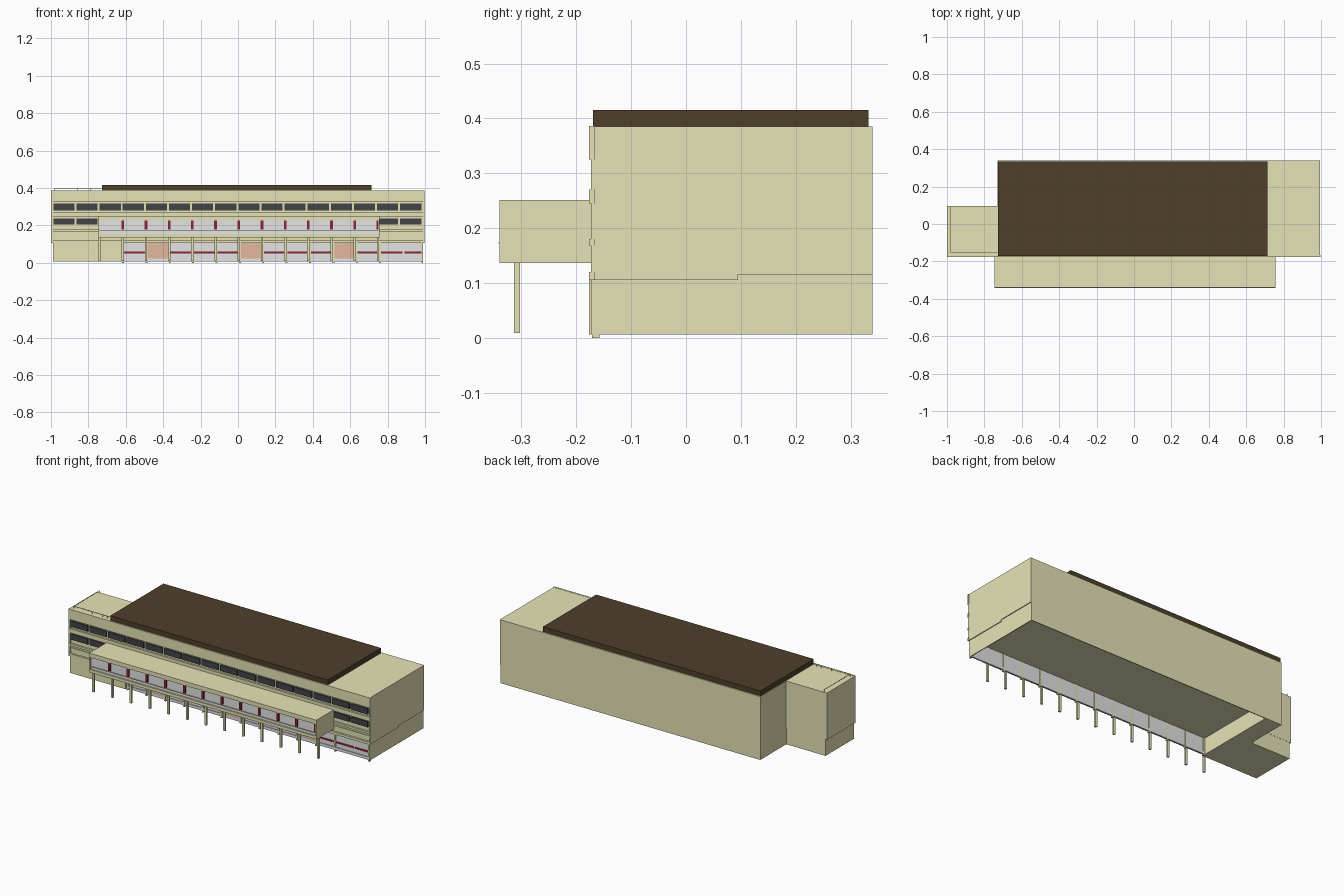
import bpy, bmesh


def material(name, rgb):
    m = bpy.data.materials.new(name)
    m.diffuse_color = (*rgb, 1.0)
    return m


BEIGE = material("beige_render", (0.795, 0.775, 0.475))
BROWN = material("brown_roof", (0.076, 0.050, 0.023))
DARK = material("dark_glass", (0.056, 0.056, 0.064))
GREY = material("pale_grey_glass", (0.78, 0.78, 0.78))
SALMON = material("salmon_door", (0.78, 0.48, 0.34))
RED = material("deep_red", (0.25, 0.018, 0.033))


def boxes(name, mat, items):
    """One object made of boxes given as (x0, x1, y0, y1, z0, z1)."""
    bm = bmesh.new()
    for x0, x1, y0, y1, z0, z1 in items:
        vs = bmesh.ops.create_cube(bm, size=1.0)["verts"]
        for v in vs:
            v.co.x = x1 if v.co.x > 0 else x0
            v.co.y = y1 if v.co.y > 0 else y0
            v.co.z = z1 if v.co.z > 0 else z0
    me = bpy.data.meshes.new(name)
    bm.to_mesh(me)
    bm.free()
    me.materials.append(mat)
    ob = bpy.data.objects.new(name, me)
    bpy.context.collection.objects.link(ob)
    return ob


BAY = 0.125
axes = [-0.74 + BAY * 0.992 * i for i in range(13)]      # gallery column lines
ground_axes = [-0.615 + BAY * i for i in range(13)]      # ground floor bay lines
FRONT, RECESS = -0.177, -0.166

# Upper storeys and side wing
boxes("upper_storeys", BEIGE, [(-0.73, 0.995, RECESS, 0.34, 0.115, 0.385)])
boxes("wing_upper", BEIGE, [(-1.0, -0.73, RECESS, 0.095, 0.115, 0.385)])
boxes("first_floor_slab", BEIGE, [(-0.725, 0.985, RECESS, 0.335, 0.105, 0.115),
                                  (0.985, 0.995, RECESS, 0.095, 0.105, 0.115),
                                  (-1.0, -0.725, RECESS, 0.095, 0.105, 0.115)])

# Roof slab
boxes("roof_slab", BROWN, [(-0.727, 0.714, -0.17, 0.333, 0.385, 0.415)])

# Facade bands standing in front of the recessed window strips
bands = [(0.105, 0.120), (0.168, 0.180), (0.245, 0.270), (0.325, 0.386)]
boxes("facade_bands", BEIGE, [(-1.0, 0.998, FRONT, RECESS, a, b) for a, b in bands])
boxes("spandrel_strip", BEIGE, [(-0.99, 0.988, -0.172, RECESS, 0.139, 0.155)])
boxes("facade_end_piers", BEIGE, [(-1.0, -0.99, -0.173, RECESS, 0.105, 0.385),
                                  (0.988, 0.996, -0.173, RECESS, 0.105, 0.385)])

# Window strips, one pane per bay
panes = []
for i in range(16):
    x = -0.987 + i * 0.1236
    for z0, z1 in ((0.281, 0.316), (0.204, 0.238)):
        panes.append((x, x + 0.113, -0.173, RECESS, z0, z1))
boxes("window_panes", DARK, panes)

# Ground floor: solid left end and thin walls, open underneath
boxes("corner_block", BEIGE, [(-0.99, -0.62, FRONT, 0.094, 0.006, 0.105)])
boxes("left_end_block", BEIGE, [(-0.73, -0.62, 0.094, 0.34, 0.006, 0.115)])
boxes("ground_walls", BEIGE, [
    (-0.62, 0.99, 0.335, 0.34, 0.006, 0.115),
    (0.985, 0.99, -0.172, 0.335, 0.006, 0.115)])

# Ground floor glazing, doors, red stripe and posts
doors, stripes = [], []
for i, x in enumerate(ground_axes):
    x1 = min(x + BAY, 0.986)
    if i in (1, 5, 9):
        doors.append((x + 0.004, x1 - 0.004, -0.168, -0.164, 0.022, 0.105))
    else:
        stripes.append((x + 0.005, x1 - 0.005, -0.167, -0.164, 0.050, 0.060))
boxes("ground_glazing", GREY, [(-0.62, 0.986, -0.164, -0.160, 0.022, 0.105)])
boxes("ground_doors", SALMON, doors)
boxes("red_stripes", RED, stripes)
boxes("ground_sill", GREY, [(-0.62, 0.986, -0.168, -0.159, 0.008, 0.025)])
boxes("ground_posts", BEIGE,
      [(x - 0.005, x + 0.005, -0.171, -0.158, 0.0, 0.105)
       for x in ground_axes[:-1] + [0.985]])

# Projecting gallery: roof, floor, ends and front glazing
GX0, GX1 = -0.747, 0.757
boxes("gallery_shell", BEIGE, [
    (GX0, GX1, -0.34, -0.172, 0.226, 0.251),
    (GX0, GX1, -0.34, -0.172, 0.136, 0.154),
    (GX0, GX0 + 0.006, -0.34, -0.172, 0.154, 0.226),
    (GX1 - 0.006, GX1, -0.34, -0.172, 0.154, 0.226)])
boxes("gallery_glazing", GREY, [(GX0 + 0.006, GX1 - 0.006, -0.332, -0.328, 0.154, 0.226)])
boxes("gallery_rail", BEIGE, [(GX0, GX1, -0.342, -0.338, 0.172, 0.175)])
boxes("red_panels", RED,
      [(x - 0.007, x + 0.007, -0.340, -0.332, 0.178, 0.226) for x in axes[1:]])

# Gallery columns
boxes("gallery_columns", BEIGE,
      [(x - 0.006, x + 0.006, -0.314, -0.303, 0.009, 0.136) for x in axes])

# Thin safety rail on the wing roof
rail = [(-0.98, -0.73, -0.155, -0.153, 0.398, 0.400),
        (-0.98, -0.978, -0.155, 0.09, 0.398, 0.400)]
rail += [(x, x + 0.002, -0.155, -0.153, 0.385, 0.4) for x in (-0.98, -0.86, -0.79, -0.76)]
rail += [(-0.98, -0.978, 0.088, 0.09, 0.385, 0.4)]
boxes("wing_roof_rail", BEIGE, rail)
